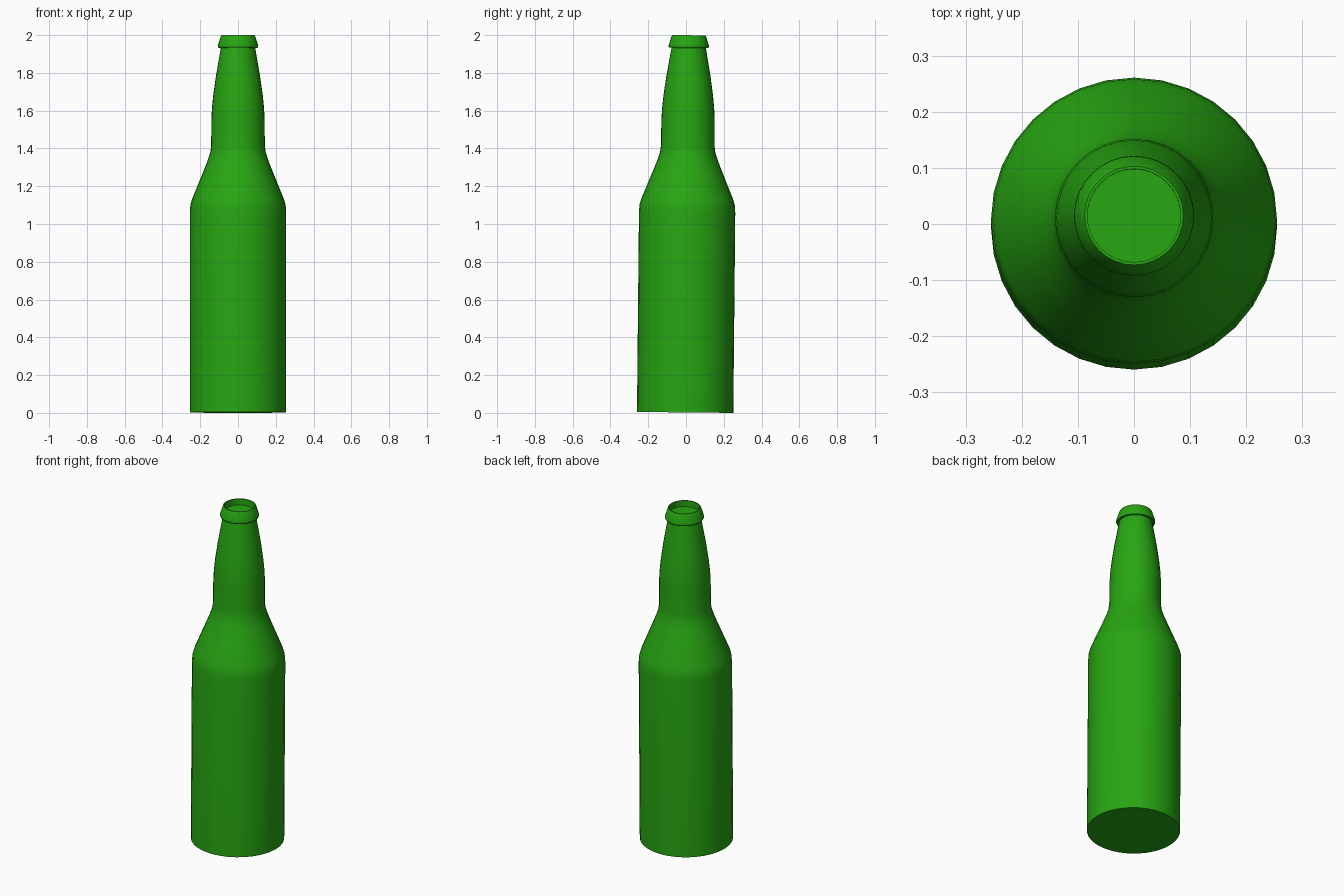
import bpy, bmesh, math
from mathutils import Matrix

SIDES = 32
TILT = 0.0098  # the bottle leans very slightly back

cube = bpy.data.objects.get("Cube")
if cube:
    bpy.data.objects.remove(cube, do_unlink=True)


def make_material(name, rgb):
    mat = bpy.data.materials.new(name)
    mat.use_nodes = True
    color = (*rgb, 1.0)
    mat.diffuse_color = color
    bsdf = next(n for n in mat.node_tree.nodes if n.type == 'BSDF_PRINCIPLED')
    bsdf.inputs["Base Color"].default_value = color
    return mat


def lathe(name, profile, mat):
    """Revolve (radius, height) points around z, closing both ends with a cap."""
    bm = bmesh.new()
    rings = []
    for r, z in profile:
        angles = [2 * math.pi * i / SIDES for i in range(SIDES)]
        rings.append([bm.verts.new((r * math.cos(a), r * math.sin(a), z)) for a in angles])
    for low, high in zip(rings, rings[1:]):
        for i in range(SIDES):
            j = (i + 1) % SIDES
            bm.faces.new((low[i], low[j], high[j], high[i]))
    bm.faces.new(rings[0][::-1])
    bm.faces.new(rings[-1])
    bm.transform(Matrix.Translation((0, -0.0045, 0.0025)) @ Matrix.Rotation(-TILT, 4, 'X'))
    mesh = bpy.data.meshes.new(name)
    bm.to_mesh(mesh)
    bm.free()
    mesh.materials.append(mat)
    obj = bpy.data.objects.new(name, mesh)
    bpy.context.collection.objects.link(obj)
    bpy.ops.object.select_all(action='DESELECT')
    obj.select_set(True)
    bpy.context.view_layer.objects.active = obj
    bpy.ops.object.shade_smooth_by_angle(angle=math.radians(40))
    return obj


green = make_material("bottle green", (0.02, 0.38, 0.006))

# Body, shoulder, neck, lip and recessed mouth in one outline
body = [(0.255, 0), (0.255, 1.06), (0.252, 1.1), (0.243, 1.13)]
shoulder = [(0.19, 1.26), (0.162, 1.33), (0.147, 1.375), (0.142, 1.41)]
neck = [(0.141, 1.55), (0.138, 1.61), (0.131, 1.68), (0.117, 1.78), (0.091, 1.93)]
lip = [(0.103, 1.93), (0.107, 1.937), (0.106, 1.945), (0.091, 1.992), (0.088, 1.997)]
mouth = [(0.083, 1.997), (0.083, 1.96)]
lathe("bottle", body + shoulder + neck + lip + mouth, green)
